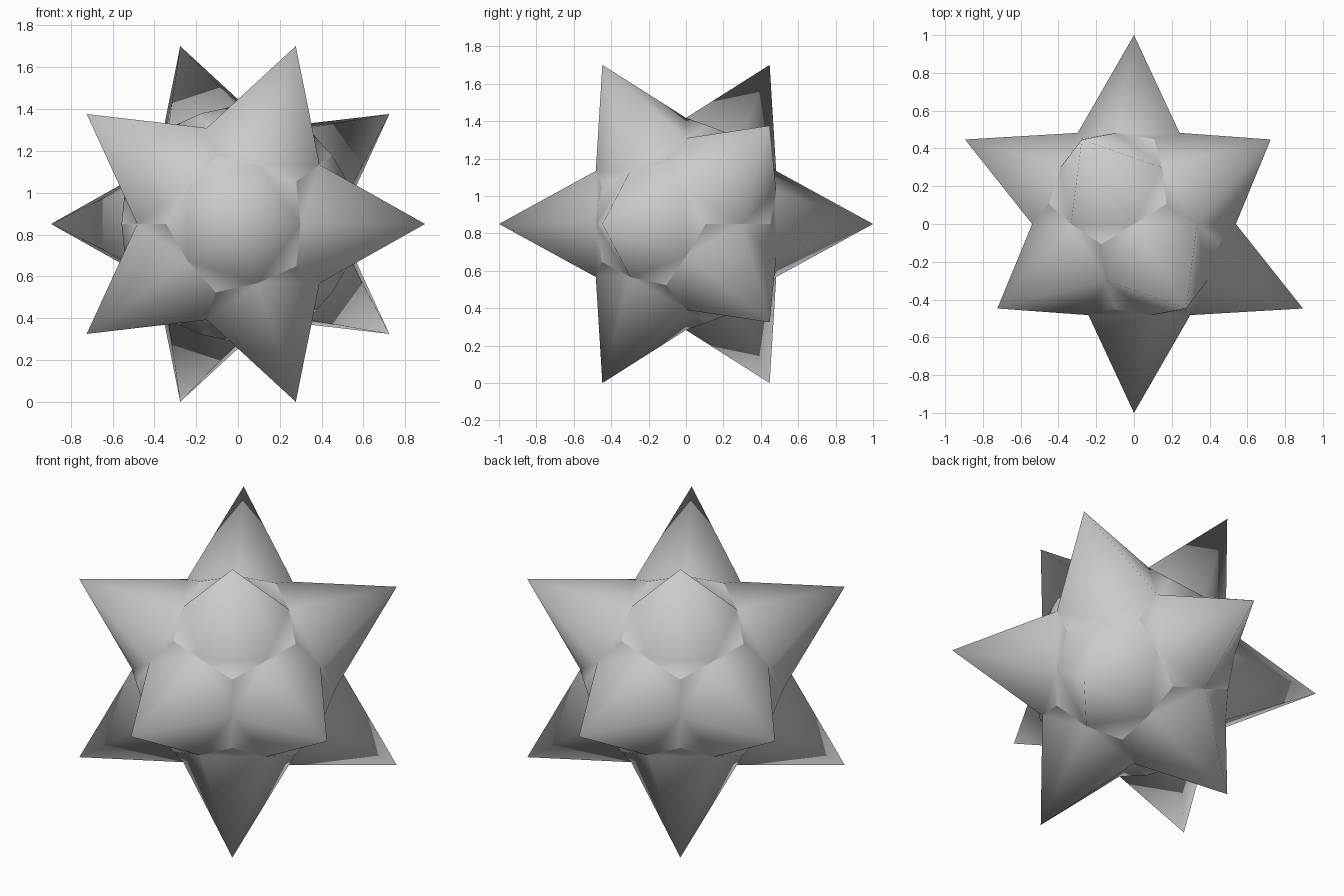
import bpy, math
from mathutils import Vector

if "Cube" in bpy.data.objects:
    bpy.data.objects.remove(bpy.data.objects["Cube"])

CORE = 0.567                               # radius of the faceted core between spikes
CENTRE = Vector((0, 0, 2 / math.sqrt(5) * math.sin(math.radians(72))))

# Twelve spike directions of an icosahedron, axis along y
a, h = 2 / math.sqrt(5), 1 / math.sqrt(5)
dirs = [Vector((0, -1, 0)), Vector((0, 1, 0))]
for k in range(5):
    t = math.radians(72 * k)
    dirs.append(Vector((a * math.cos(t), -h, a * math.sin(t))))
    dirs.append(Vector((-a * math.cos(t), h, -a * math.sin(t))))


def spike(d, name):
    """Five-sided spike with a flared ten-point foot reaching its neighbours."""
    around = [n for n in dirs if 0.4 < n.dot(d) < 0.9]
    u = (around[0] - d * around[0].dot(d)).normalized()
    v = d.cross(u)
    around.sort(key=lambda n: math.atan2(n.dot(v), n.dot(u)))
    verts, faces = [d.copy()], []
    for i, n in enumerate(around):
        nxt = around[(i + 1) % 5]
        verts.append((d + n).normalized() * CORE)         # ridge foot
        verts.append((d + n + nxt).normalized() * CORE)   # valley point
        m0, pit, m1 = 1 + 2 * i, 2 + 2 * i, 1 + (2 * i + 2) % 10
        faces += [(0, m0, m1), (m1, m0, pit)]
    me = bpy.data.meshes.new(name)
    me.from_pydata([p + CENTRE for p in verts], [], faces)
    me.polygons.foreach_set("use_smooth", [True] * len(faces))
    me.update()
    bpy.context.collection.objects.link(bpy.data.objects.new(name, me))


for i, d in enumerate(dirs):
    spike(d, f"star_spike_{i + 1}")
